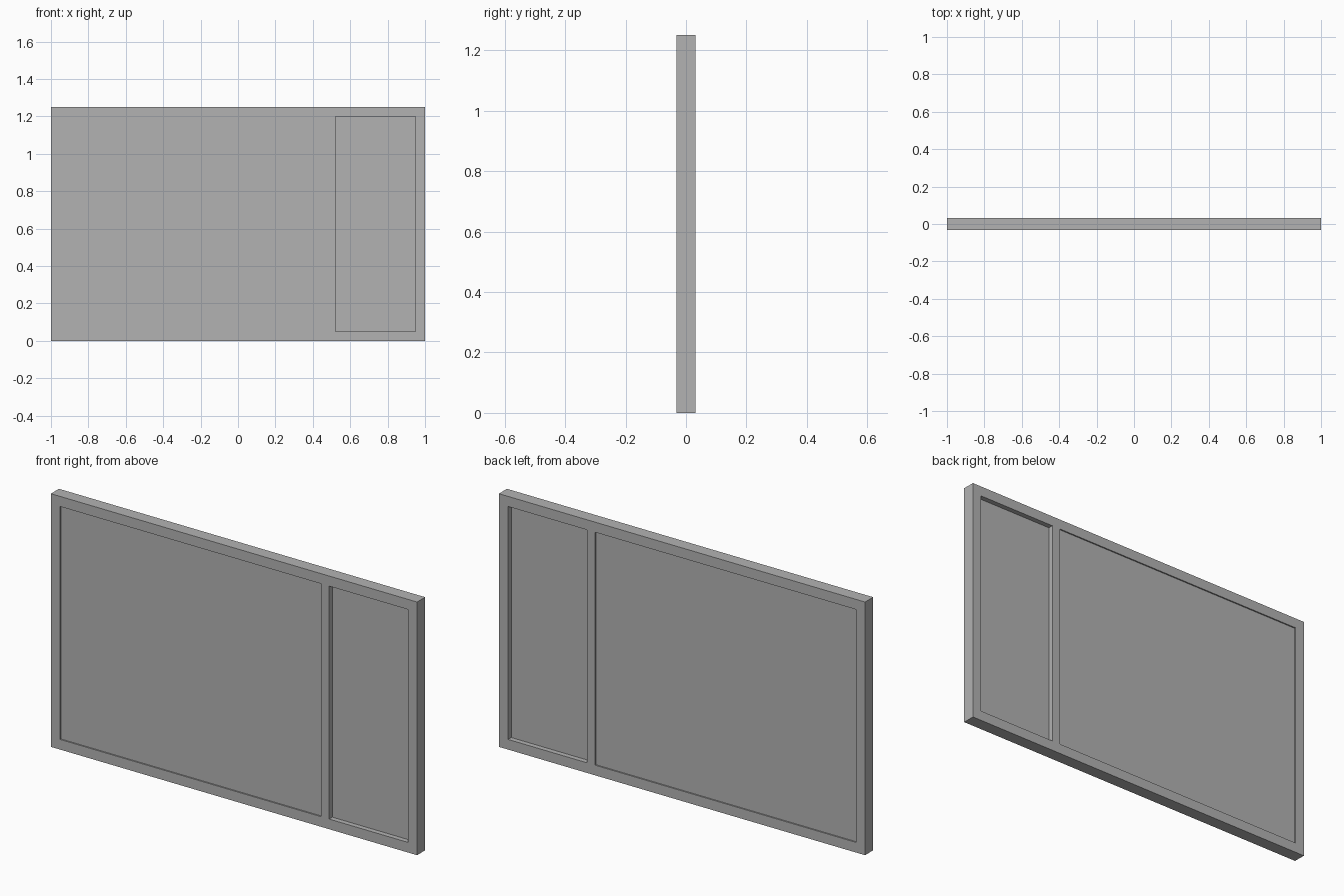
import bpy
import bmesh
from mathutils import Matrix, Vector

cube = bpy.data.objects.get("Cube")
if cube:
    bpy.data.objects.remove(cube, do_unlink=True)

WIDTH, HEIGHT, DEPTH = 2.0, 1.25, 0.063
BORDER = 0.05
MULLION = (0.475, 0.52)      # x range of the upright between the openings

grey = bpy.data.materials.new("plain grey")
grey.use_nodes = True
colour = (0.45, 0.45, 0.45, 1)
grey.diffuse_color = colour
grey.node_tree.nodes["Principled BSDF"].inputs["Base Color"].default_value = colour


def finish(name, bm):
    mesh = bpy.data.meshes.new(name)
    bm.to_mesh(mesh)
    bm.free()
    mesh.materials.append(grey)
    obj = bpy.data.objects.new(name, mesh)
    bpy.context.collection.objects.link(obj)


def panel(name, x0, x1, thickness):
    """Upright slab filling the opening between two x positions."""
    bm = bmesh.new()
    size = Vector((x1 - x0, thickness, HEIGHT - 2 * BORDER))
    centre = Vector(((x0 + x1) / 2, 0, HEIGHT / 2))
    placement = Matrix.Translation(centre) @ Matrix.Diagonal(size).to_4x4()
    bmesh.ops.create_cube(bm, size=1, matrix=placement)
    finish(name, bm)


# Frame: a grid of cells with the two openings left out, extruded in depth
left, right = -WIDTH / 2, WIDTH / 2
xs = [left, left + BORDER, *MULLION, right - BORDER, right]
zs = [0, BORDER, HEIGHT - BORDER, HEIGHT]
bm = bmesh.new()
grid = [[bm.verts.new((x, -DEPTH / 2, z)) for z in zs] for x in xs]
for i in range(len(xs) - 1):
    for j in range(len(zs) - 1):
        if j == 1 and i in (1, 3):
            continue
        bm.faces.new((grid[i][j], grid[i + 1][j], grid[i + 1][j + 1], grid[i][j + 1]))
extruded = bmesh.ops.extrude_face_region(bm, geom=bm.faces[:], use_keep_orig=True)
moved = [v for v in extruded["geom"] if isinstance(v, bmesh.types.BMVert)]
bmesh.ops.translate(bm, verts=moved, vec=(0, DEPTH, 0))
bmesh.ops.recalc_face_normals(bm, faces=bm.faces[:])
finish("frame", bm)

# Thick panel sits almost flush, thin pane is set deep in the frame
panel("wide_panel", left + BORDER, MULLION[0], 0.05)
panel("narrow_pane", MULLION[1], right - BORDER, 0.013)
